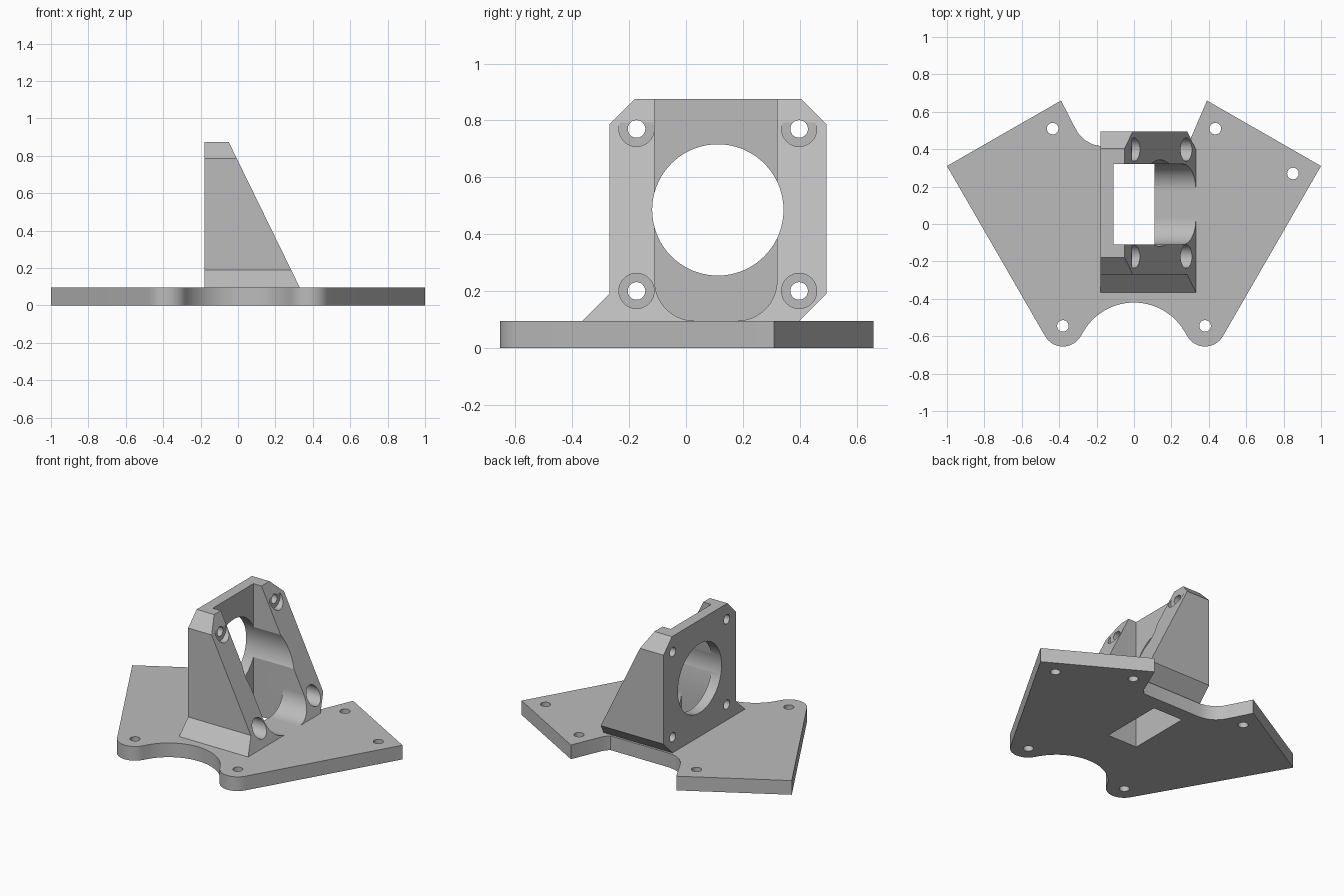
import bpy, bmesh, math
from mathutils import Vector

if "Cube" in bpy.data.objects:
    bpy.data.objects.remove(bpy.data.objects["Cube"], do_unlink=True)

grey = bpy.data.materials.new("plain grey")
grey.use_nodes = True
grey.diffuse_color = (0.5, 0.5, 0.5, 1)
grey.node_tree.nodes["Principled BSDF"].inputs["Base Color"].default_value = (0.5, 0.5, 0.5, 1)

PLACE = {
    "x": lambda u, v, w: Vector((w, u, v)),
    "y": lambda u, v, w: Vector((u, w, v)),
    "z": lambda u, v, w: Vector((u, v, w)),
}


def arc(cx, cy, r, start, end, n=16):
    """Points on an arc, angles in degrees."""
    angles = [math.radians(start + (end - start) * i / n) for i in range(n + 1)]
    return [(cx + r * math.cos(a), cy + r * math.sin(a)) for a in angles]


def prism(name, outline, axis, low, high):
    """Extrude a flat outline along an axis."""
    bm = bmesh.new()
    face = bm.faces.new([bm.verts.new(PLACE[axis](u, v, low)) for u, v in outline])
    moved = bmesh.ops.extrude_face_region(bm, geom=[face])["geom"]
    verts = [g for g in moved if isinstance(g, bmesh.types.BMVert)]
    bmesh.ops.translate(bm, verts=verts, vec=PLACE[axis](0, 0, high - low))
    bmesh.ops.recalc_face_normals(bm, faces=bm.faces)
    mesh = bpy.data.meshes.new(name)
    bm.to_mesh(mesh)
    bm.free()
    mesh.materials.append(grey)
    obj = bpy.data.objects.new(name, mesh)
    bpy.context.collection.objects.link(obj)
    return obj


def rod(u, v, r, axis, low, high, n=40):
    return prism("cutter", arc(u, v, r, 0, 360, n)[:-1], axis, low, high)


def box_cutter(x0, x1, y0, y1, z0, z1):
    return prism("cutter", [(x0, y0), (x1, y0), (x1, y1), (x0, y1)], "z", z0, z1)


def carve(obj, cutters):
    """Subtract every cutter, then smooth the round walls."""
    bpy.ops.object.select_all(action="DESELECT")
    bpy.context.view_layer.objects.active = obj
    obj.select_set(True)
    for cutter in cutters:
        cutter.hide_render = True
        mod = obj.modifiers.new("cut", "BOOLEAN")
        mod.operation, mod.solver, mod.object = "DIFFERENCE", "EXACT", cutter
        bpy.ops.object.modifier_apply(modifier=mod.name)
        bpy.data.objects.remove(cutter, do_unlink=True)
    bpy.ops.object.shade_smooth_by_angle(angle=math.radians(25))


TOP = 0.095           # plate thickness
SLOT = (-0.11, 0.32)  # gap between the cheeks along y

# Base plate: two angled wings, rounded front feet, notched back
outline = [(-0.39, 0.66), (-1, 0.31)]
outline += arc(-0.38, -0.545, 0.11, 210, 333.7)
outline += arc(0, -0.733, 0.313, 153.7, 26.3, 28)[1:-1]
outline += arc(0.38, -0.545, 0.11, 206.3, 330)
outline += [(1, 0.31), (0.39, 0.66), (0.30, 0.45), (0.27, 0.415), (-0.17, 0.415)]
outline += [(-0.22, 0.425), (-0.265, 0.45), (-0.295, 0.48), (-0.318, 0.52)]
plate = prism("base_plate", outline, "z", 0, TOP)
screw_spots = [(-0.435, 0.51), (0.435, 0.51), (0.85, 0.27), (-0.38, -0.545), (0.38, -0.545)]
carve(plate, [rod(x, y, 0.031, "z", -0.1, 0.3, 24) for x, y in screw_spots]
      + [box_cutter(-0.11, 0.11, *SLOT, -0.1, 0.3)])

# Upright bracket: chamfered block with a sloping front and a flared foot
block = [(-0.365, TOP), (-0.27, 0.19), (-0.27, 0.785), (-0.18, 0.875),
         (0.405, 0.875), (0.495, 0.785), (0.495, 0.19), (0.40, TOP)]
bracket = prism("motor_bracket", block, "x", -0.18, 0.34)
slope = prism("cutter", [(0.382, -0.01), (-0.099, 0.975), (0.9, 0.975), (0.9, -0.01)], "y", -1, 1)

# Open channel with rounded lower corners
r = 0.14
channel = [(SLOT[0], 1.2)] + arc(SLOT[0] + r, TOP + r, r, 180, 270)
channel += [(SLOT[0] + r, 0.05), (SLOT[1] - r, 0.05)]
channel += arc(SLOT[1] - r, TOP + r, r, 270, 360) + [(SLOT[1], 1.2)]
cutters = [slope, prism("cutter", channel, "x", -0.11, 0.6),
           box_cutter(-0.11, 0.11, *SLOT, 0, 0.5),
           rod(0.112, 0.485, 0.231, "x", -0.4, 0.6, 72)]

# Four bolt holes with deep counterbores
for y in (-0.174, 0.398):
    for z in (0.2, 0.77):
        cutters.append(rod(y, z, 0.031, "x", -0.4, 0.6, 24))
        cutters.append(rod(y, z, 0.062, "x", -0.01, 0.6, 32))
carve(bracket, cutters)
